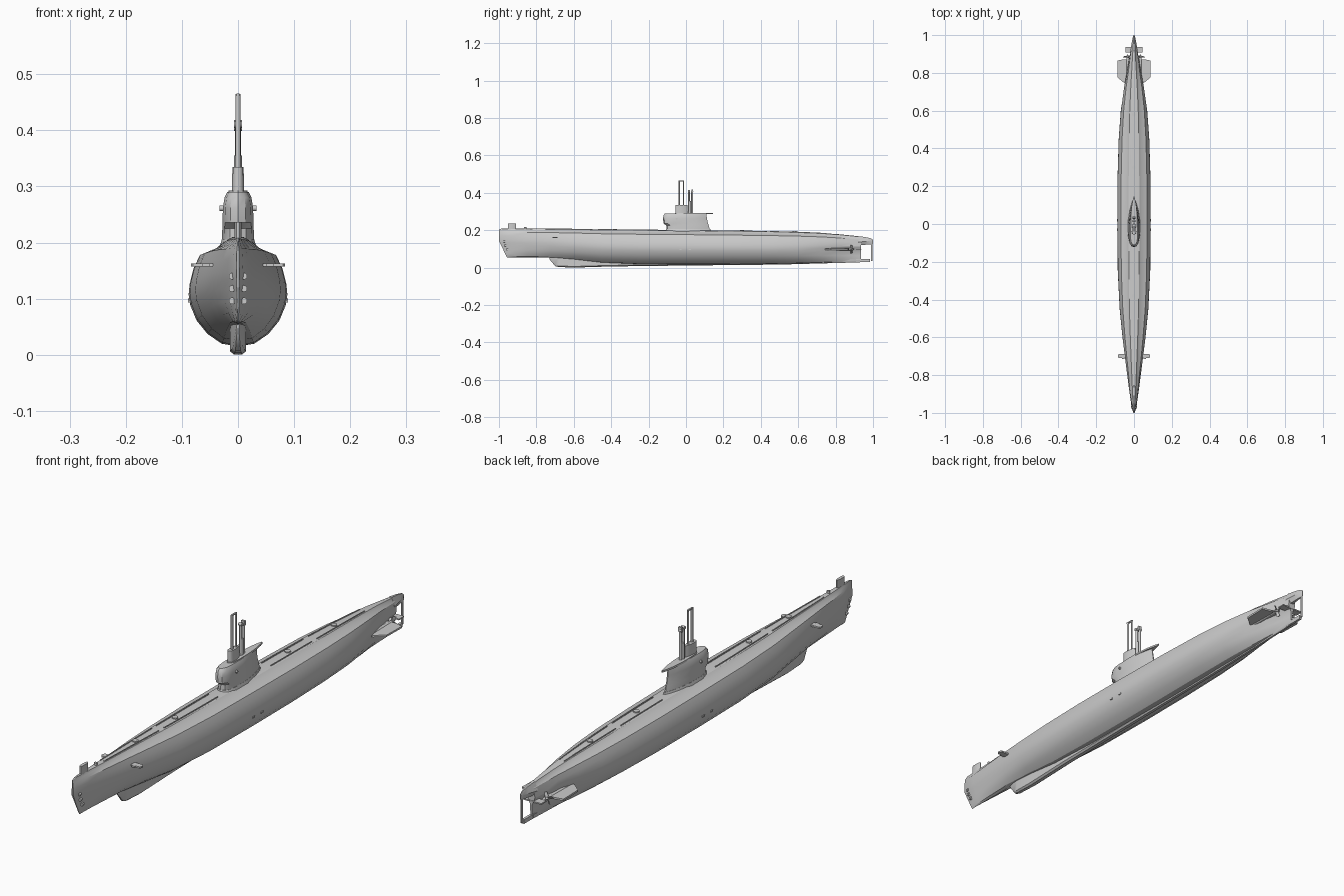
import bpy, bmesh, math
from mathutils import Matrix

if "Cube" in bpy.data.objects:
    bpy.data.objects.remove(bpy.data.objects["Cube"])


def finish(name, bm, smooth=35):
    bmesh.ops.recalc_face_normals(bm, faces=bm.faces)
    me = bpy.data.meshes.new(name)
    bm.to_mesh(me)
    bm.free()
    ob = bpy.data.objects.new(name, me)
    bpy.context.collection.objects.link(ob)
    bpy.ops.object.select_all(action='DESELECT')
    ob.select_set(True)
    bpy.context.view_layer.objects.active = ob
    bpy.ops.object.shade_smooth_by_angle(angle=math.radians(smooth))
    return ob


def loft(name, rings, smooth=35):
    bm = bmesh.new()
    vs = [[bm.verts.new(p) for p in r] for r in rings]
    n = len(rings[0])
    for a, b in zip(vs, vs[1:]):
        for i in range(n):
            bm.faces.new((a[i], a[(i + 1) % n], b[(i + 1) % n], b[i]))
    bm.faces.new(vs[0])
    bm.faces.new(vs[-1])
    return finish(name, bm, smooth)


def box(name, x, y, z):
    rings = [[(x[0], yy, z[0]), (x[1], yy, z[0]), (x[1], yy, z[1]), (x[0], yy, z[1])] for yy in y]
    return loft(name, rings)


def cyl(name, c, r, depth, axis='Z', r2=None, seg=12):
    rot = {'Z': Matrix(), 'Y': Matrix.Rotation(-math.pi / 2, 4, 'X'), 'X': Matrix.Rotation(math.pi / 2, 4, 'Y')}[axis]
    bm = bmesh.new()
    bmesh.ops.create_cone(bm, cap_ends=True, segments=seg, radius1=r, radius2=r if r2 is None else r2,
                          depth=depth, matrix=Matrix.Translation(c) @ rot)
    return finish(name, bm)


def plate(name, outline, z, t):
    """Horizontal plate from an (x, y) outline, thickness t."""
    return loft(name, [[(x, y, z + s * t / 2) for x, y in outline] for s in (-1, 1)])


def interp(y, col):
    for a, b in zip(STATIONS, STATIONS[1:]):
        if a[0] <= y <= b[0]:
            return a[col] + (b[col] - a[col]) * (y - a[0]) / (b[0] - a[0])
    return STATIONS[-1][col]


# Hull stations: y, half width, bottom, top, stem rake, lower-half fullness
STATIONS = [
    (-1.0, .003, .055, .203, .07, .7), (-.985, .009, .055, .209, .06, .8), (-.93, .019, .055, .209, .03, .85),
    (-.85, .030, .055, .208, 0, .9), (-.72, .047, .053, .207, 0, .95), (-.6, .061, .042, .206, 0, 1),
    (-.45, .076, .025, .204, 0, 1), (-.25, .086, .017, .202, 0, 1), (0, .088, .015, .2, 0, 1),
    (.25, .087, .016, .197, 0, 1), (.45, .081, .018, .194, 0, 1), (.6, .070, .021, .190, 0, 1),
    (.72, .054, .024, .185, 0, .88), (.82, .036, .027, .178, 0, .65), (.9, .022, .029, .17, 0, .4),
    (.935, .016, .03, .166, 0, .3)]
# Half cross-section: width fraction, height fraction
SECTION = [(0, 0), (.33, .025), (.62, .12), (.84, .25), (.97, .40), (1, .5), (.98, .6), (.90, .75),
           (.78, .87), (.46, .93), (.32, .985), (0, 1)]


def hull_ring(y, w, zb, zt, rake, low):
    def pt(s, u, v):
        f = low + (1 - low) * min(1, max(0, (v - .4) / .2))
        return (s * w * u * f, y + rake * max(0, .6 - v), zb + (zt - zb) * v)
    return [pt(1, *p) for p in SECTION] + [pt(-1, *p) for p in SECTION[-2:0:-1]]


loft("hull", [hull_ring(*s) for s in STATIONS], 25)

# Keel with sonar bulge at its front
keel = [(-.73, .003, .045, .06), (-.70, .009, .008, .065), (-.68, .012, .003, .065), (-.6, .014, 0, .06),
        (-.4, .014, .006, .04), (0, .012, .011, .03), (.5, .01, .016, .03), (.93, .006, .028, .045)]
loft("keel", [[(-w, y, t), (-w, y, b + .006), (-w * .5, y, b), (w * .5, y, b), (w, y, b + .006), (w, y, t)]
              for y, w, b, t in keel], 40)

# Stern overhang, skeg and rudder post framing the open stern gap
over = [(.92, .019, .118, .168), (.96, .012, .122, .163), (.99, .006, .124, .156), (1.0, .002, .127, .148)]
loft("stern_overhang", [[(-w * .4, y, b), (w * .4, y, b), (w, y, b + .018), (w * .3, y, t), (-w * .3, y, t),
                         (-w, y, b + .018)] for y, w, b, t in over])
box("stern_skeg", (-.005, .005), (.91, .985), (.03, .046))
box("rudder_post", (-.002, .002), (.988, .996), (.036, .135))

# Paired fittings
for s, side in ((-1, "left"), (1, "right")):
    plate("bow_plane_" + side, [(s * .03, -.71), (s * .08, -.71), (s * .084, -.705), (s * .084, -.695),
                                (s * .08, -.688), (s * .03, -.688)], .16, .006)
    plate("stern_stabilizer_" + side, [(s * .01, .73), (s * .05, .745), (s * .086, .775), (s * .088, .865),
                                       (s * .055, .872), (s * .01, .872)], .098, .007)
    plate("stern_plane_" + side, [(s * .004, .908), (s * .045, .908), (s * .045, .938), (s * .004, .938)], .098, .005)
    cyl("shaft_" + side, (s * .034, .82, .098), .008, .13, 'Y', .006)
    cyl("propeller_hub_" + side, (s * .034, .888, .098), .007, .02, 'Y', .003)
    # Twisted propeller blades
    bm = bmesh.new()
    for k in range(4):
        m = (Matrix.Translation((s * .034, .885, .098)) @ Matrix.Rotation(k * math.pi / 2 + .4, 4, 'Y')
             @ Matrix.Translation((0, 0, .013)) @ Matrix.Rotation(.6, 4, 'Z')
             @ Matrix.Diagonal((.012, .002, .02, 1)))
        bmesh.ops.create_cube(bm, size=1, matrix=m)
    finish("propeller_blades_" + side, bm)
    # Torpedo tube doors
    for y, z in ((-.972, .14), (-.966, .118), (-.955, .096)):
        cyl("tube_door_" + side, (s * .0105, y, z), .006, .008, 'Y')
    # Deck rails and side openings
    for y0, y1 in ((-.82, -.5), (-.47, -.15), (.17, .42), (.45, .75)):
        pts = [y0 + (y1 - y0) * i / 6 for i in range(7)]
        rings = []
        for y in pts:
            x, z = s * interp(y, 1) * .22, interp(y, 3) - .004
            rings.append([(x + a, y, z + b) for a, b in ((-.0015, 0), (.0015, 0), (.0015, .0055), (-.0015, .0055))])
        loft("deck_rail_" + side, rings)
    box("side_sensor_" + side, sorted((s * .05, s * .064)), (-.715, -.69), (.157, .163))
    for y in (-.03, .02):
        box("midship_cleat_" + side, sorted((s * .08, s * .0895)), (y - .006, y + .006), (.093, .099))
    cyl("sail_light_" + side, (s * .028, -.05, .261), .005, .01, 'X')

# Bow sensor and deck hatches
sensor = [(-.953, .003), (-.945, .006), (-.92, .006), (-.908, .002)]
loft("bow_sensor", [[(-w, y, .203), (w, y, .203), (w, y, .237), (-w, y, .237)] for y, w in sensor])
cyl("bow_capstan", (0, -.86, .21), .006, .012)
for y in (-.62, -.38, .3, .58):
    cyl("deck_hatch", (0, y, interp(y, 3) + .001), .011, .006, seg=16)


# Sail, built from stacked streamlined outlines
def foil(y0, y1, w, z):
    half = [(0, 0), (.025, .5), (.09, .85), (.22, 1), (.5, 1), (.75, .72), (.92, .35), (1, .08)]
    L = y1 - y0
    return ([(w * x, y0 + L * t, z) for t, x in half]
            + [(-w * x, y0 + L * t, z) for t, x in half[:0:-1]])


loft("sail", [foil(-.105, .13, .029, .19), foil(-.104, .122, .028, .225), foil(-.12, .117, .0275, .236),
              foil(-.123, .112, .027, .262), foil(-.12, .11, .024, .280), foil(-.112, .108, .019, .290)], 30)
loft("sail_top_fin", [foil(-.06, .145, .018, .286), foil(-.06, .145, .017, .293)])
loft("sail_base_fairing", [foil(-.112, .14, .034, .188), foil(-.107, .13, .029, .205)])

# Masts
loft("mast_housing", [foil(-.057, .01, .011, .285), foil(-.057, .008, .010, .335)])
cyl("search_periscope", (0, -.036, .395), .0045, .14)
cyl("attack_periscope", (0, -.013, .395), .0035, .14)
box("periscope_bridge", (-.003, .003), (-.04, -.01), (.461, .466))
for y, top in ((.016, .41), (.033, .405)):
    cyl("antenna_mast", (0, y, (.285 + top) / 2), .005, top - .285)
    cyl("antenna_head", (0, y, top), .006, .014, 'X')
cyl("snorkel_tube", (0, .02, .32), .007, .07)
box("radar_head", (-.007, .007), (.029, .037), (.402, .418))
